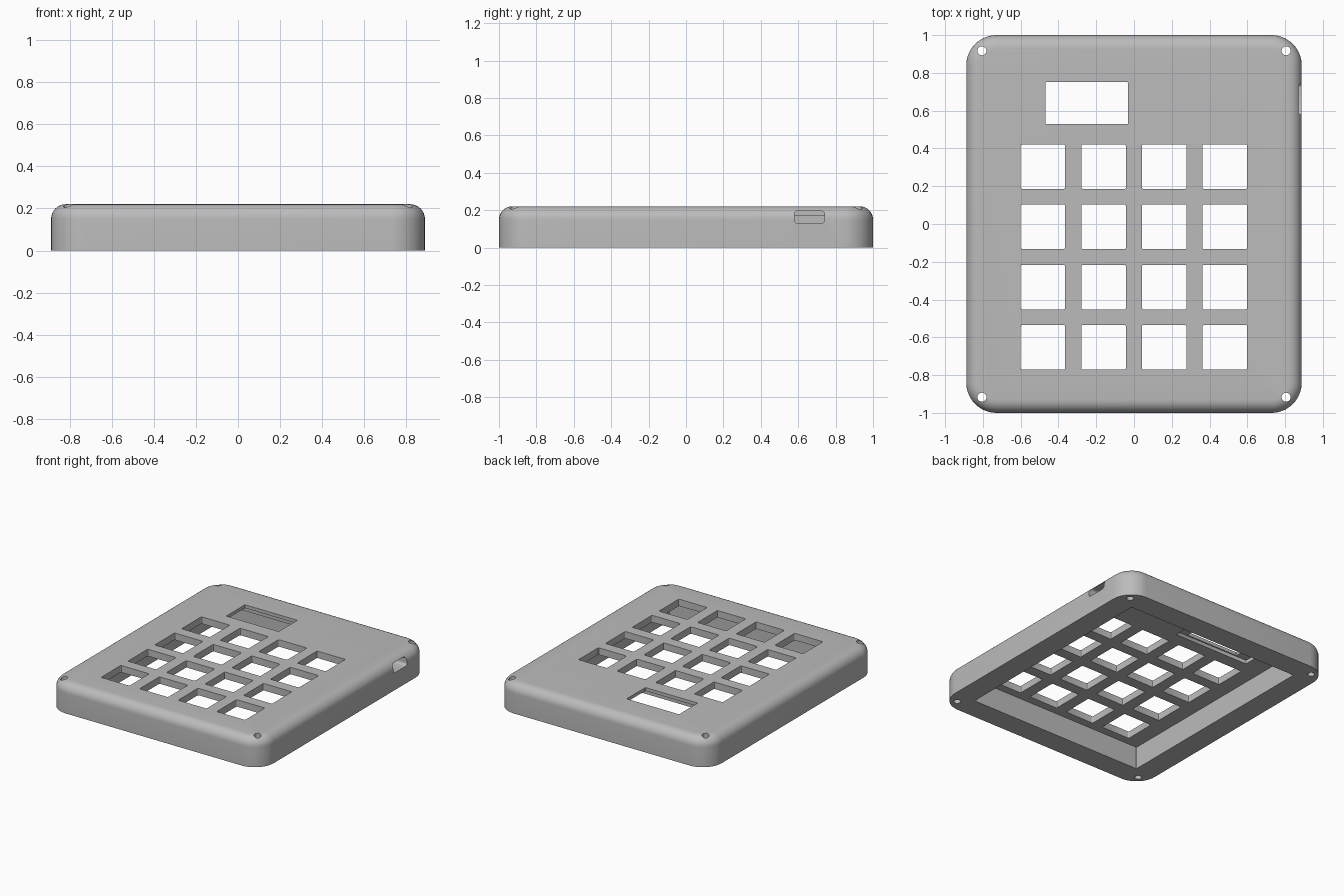
import bpy
import bmesh
from math import sin, cos, pi, radians

default = bpy.data.objects.get("Cube")
if default:
    bpy.data.objects.remove(default, do_unlink=True)

grey = bpy.data.materials.new("light grey plastic")
grey.use_nodes = True
grey.diffuse_color = (0.5, 0.5, 0.5, 1)
grey.node_tree.nodes["Principled BSDF"].inputs["Base Color"].default_value = (0.5, 0.5, 0.5, 1)


def rounded_rect(cx, cy, hx, hy, r, steps=4):
    """Outline of a rectangle with rounded corners, counter-clockwise."""
    pts = []
    for k, (sx, sy) in enumerate([(1, 1), (-1, 1), (-1, -1), (1, -1)]):
        for i in range(steps + 1):
            a = (k + i / steps) * pi / 2
            pts.append((cx + sx * (hx - r) + r * cos(a), cy + sy * (hy - r) + r * sin(a)))
    return pts


def ellipse(cx, cy, a, b, tilt=0.0, n=64, start=0, end=360):
    """Points of a tilted ellipse, or of an arc of it when start and end are given."""
    t = radians(tilt)
    closed = end - start == 360
    pts = []
    for i in range(n if closed else n + 1):
        p = radians(start + (end - start) * i / n)
        u, v = a * cos(p), b * sin(p)
        pts.append((cx + u * cos(t) - v * sin(t), cy + u * sin(t) + v * cos(t)))
    return pts


def arc_strip(cx, cy, a, b, tilt, start, end, w=0.003):
    """Thin band following an elliptical arc."""
    outer = ellipse(cx, cy, a + w / 2, b + w / 2, tilt, 32, start, end)
    inner = ellipse(cx, cy, a - w / 2, b - w / 2, tilt, 32, start, end)
    return outer + inner[::-1]


def loft(bm, rings):
    """Skin between stacked outlines [(points, z), ...] and cap both ends."""
    loops = [[bm.verts.new((x, y, z)) for x, y in pts] for pts, z in rings]
    n = len(loops[0])
    for low, high in zip(loops, loops[1:]):
        for i in range(n):
            j = (i + 1) % n
            bm.faces.new((low[i], low[j], high[j], high[i]))
    bm.faces.new(loops[0][::-1])
    bm.faces.new(loops[-1])


def solid(name, stacks):
    """Mesh object made of one or more lofted stacks of outlines."""
    bm = bmesh.new()
    for rings in stacks:
        loft(bm, rings)
    bmesh.ops.recalc_face_normals(bm, faces=bm.faces)
    mesh = bpy.data.meshes.new(name)
    bm.to_mesh(mesh)
    bm.free()
    mesh.materials.append(grey)
    obj = bpy.data.objects.new(name, mesh)
    bpy.context.collection.objects.link(obj)
    return obj


def prism(pts, z0, z1):
    return [(pts, z0), (pts, z1)]


def boolean(target, tool, operation="DIFFERENCE"):
    """Apply a boolean and throw the tool away."""
    mod = target.modifiers.new("boolean", "BOOLEAN")
    mod.operation = operation
    mod.solver = "EXACT"
    mod.object = tool
    bpy.ops.object.select_all(action="DESELECT")
    bpy.context.view_layer.objects.active = target
    target.select_set(True)
    bpy.ops.object.modifier_apply(modifier=mod.name)
    bpy.data.objects.remove(tool, do_unlink=True)


def smooth(obj, angle):
    bpy.ops.object.select_all(action="DESELECT")
    bpy.context.view_layer.objects.active = obj
    obj.select_set(True)
    bpy.ops.object.shade_smooth_by_angle(angle=radians(angle))


# Case shell: rounded plan with a fillet round the top edge
HX, HY, TOP, CORNER, FILLET = 0.888, 1.0, 0.22, 0.16, 0.07
CEILING = 0.168
rings = [(rounded_rect(0, 0, HX, HY, CORNER, 10), 0)]
for i in range(9):
    a = i / 8 * pi / 2
    inset = FILLET * (1 - cos(a))
    outline = rounded_rect(0, 0, HX - inset, HY - inset, CORNER - inset, 10)
    rings.append((outline, TOP - FILLET + FILLET * sin(a)))
case = solid("case_shell", [rings])

# Hollow underside
cavity = rounded_rect(0, 0, 0.72, 0.832, 0.002, 1)
boolean(case, solid("cavity_cutter", [prism(cavity, -0.1, CEILING)]))

# Shallow pocket under the display window
pocket = rounded_rect(-0.25, 0.64, 0.31, 0.12, 0.005, 2)
boolean(case, solid("pocket_cutter", [prism(pocket, 0.1, 0.195)]))

# Key openings, display window and corner screw holes
openings = []
for col in range(4):
    for row in range(4):
        key = rounded_rect(-0.482 + 0.321 * col, 0.304 - 0.319 * row, 0.118, 0.118, 0.008, 3)
        openings.append(prism(key, 0.1, 0.4))
openings.append(prism(rounded_rect(-0.25, 0.64, 0.218, 0.111, 0.002, 1), 0.1, 0.4))
for sx in (-1, 1):
    for sy in (-1, 1):
        openings.append(prism(ellipse(sx * 0.805, sy * 0.917, 0.024, 0.024, n=24), -0.1, 0.4))
boolean(case, solid("opening_cutter", openings))

# Cable port through the left wall
port = solid("port_cutter", [prism(rounded_rect(0, 0, 0.033, 0.081, 0.018, 4), 0, 0.35)])
port.rotation_euler = (0, pi / 2, 0)
port.location = (0.65, 0.66, 0.163)
bpy.context.view_layer.update()
boolean(case, port)
smooth(case, 30)

# Raised ringed planet: disc and tilted ring
CX, CY, TILT = 0.45, 0.638, 17
emblem = solid("ringed_planet", [prism(ellipse(0.438, 0.66, 0.147, 0.147), TOP - 0.01, 0.255)])
ring = solid("planet_ring", [prism(ellipse(CX, CY, 0.25, 0.09, TILT), TOP - 0.01, 0.255)])
boolean(emblem, ring, "UNION")

# Engraved ring lines and surface marks
grooves = []
for k in range(4):
    shrink = 0.013 * (k + 1)
    grooves.append(arc_strip(CX, CY, 0.25 - shrink, 0.09 - shrink * 0.8, TILT, 150, 318))
grooves.append(arc_strip(CX, CY, 0.21, 0.06, TILT, -20, 48))
grooves.append(arc_strip(0.40, 0.75, 0.08, 0.05, -10, 190, 280))
grooves.append(arc_strip(0.438, 0.66, 0.125, 0.125, 0, 282, 325))
boolean(emblem, solid("groove_cutter", [prism(g, 0.24, 0.3) for g in grooves]))
smooth(emblem, 30)
